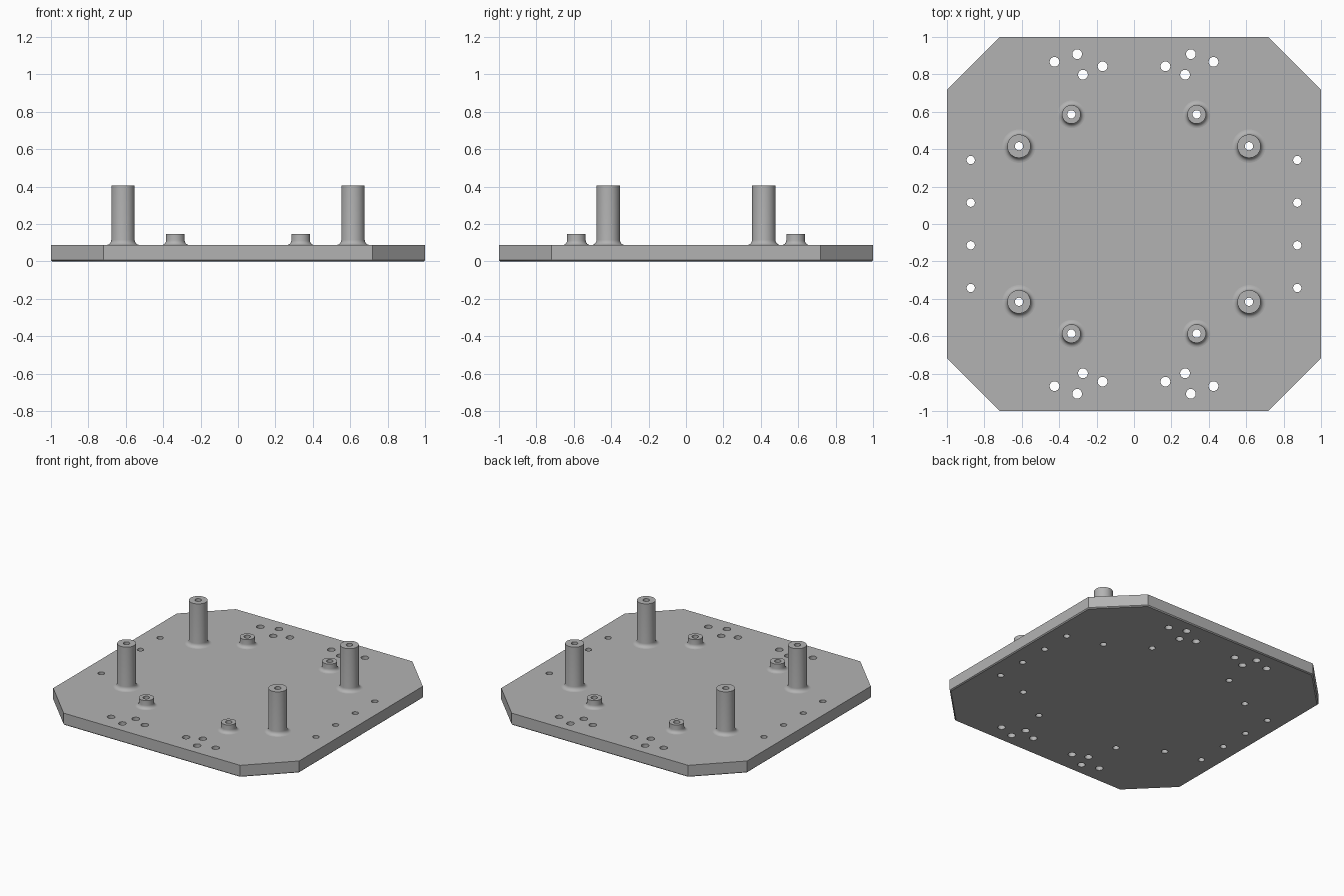
import bpy, bmesh, math

PLATE_TOP = 0.088
HOLE_R = 0.022
QUADRANTS = [(sx, sy) for sx in (1, -1) for sy in (1, -1)]

cube = bpy.data.objects.get("Cube")
if cube:
    bpy.data.objects.remove(cube, do_unlink=True)

grey = bpy.data.materials.new("plain grey")
grey.use_nodes = True
colour = (0.45, 0.45, 0.45, 1)
grey.diffuse_color = colour
grey.node_tree.nodes["Principled BSDF"].inputs["Base Color"].default_value = colour


def make_object(name, bm):
    bmesh.ops.recalc_face_normals(bm, faces=bm.faces)
    mesh = bpy.data.meshes.new(name)
    bm.to_mesh(mesh)
    bm.free()
    mesh.materials.append(grey)
    obj = bpy.data.objects.new(name, mesh)
    bpy.context.collection.objects.link(obj)
    return obj


def activate(obj):
    bpy.ops.object.select_all(action='DESELECT')
    obj.select_set(True)
    bpy.context.view_layer.objects.active = obj


def smooth(obj):
    activate(obj)
    bpy.ops.object.shade_smooth_by_angle(angle=math.radians(35))


def standoff(name, x, y, radius, top, fillet=0.027, segments=40):
    """Hollow post with a concave flare where it meets the plate."""
    profile = [(HOLE_R, PLATE_TOP), (HOLE_R, top), (radius, top)]
    for i in range(7):
        a = math.pi / 2 * i / 6
        profile.append((radius + fillet * (1 - math.cos(a)),
                        PLATE_TOP + fillet * (1 - math.sin(a))))
    bm = bmesh.new()
    verts = [bm.verts.new((r, 0, z)) for r, z in profile]
    edges = [bm.edges.new(pair) for pair in zip(verts, verts[1:])]
    bmesh.ops.spin(bm, geom=verts + edges, axis=(0, 0, 1), cent=(0, 0, 0),
                   angle=math.tau, steps=segments, use_duplicate=False)
    bmesh.ops.remove_doubles(bm, verts=bm.verts, dist=0.0001)
    obj = make_object(name, bm)
    obj.location = (x, y, 0)
    smooth(obj)


# Base plate: square with cut corners and a fine chamfer underneath
cut, chamfer = 0.718, 0.007
outline = [(1, -cut), (1, cut), (cut, 1), (-cut, 1),
           (-1, cut), (-1, -cut), (-cut, -1), (cut, -1)]
bm = bmesh.new()
rings = [[bm.verts.new((x * s, y * s, z)) for x, y in outline]
         for s, z in ((1 - chamfer, 0), (1, chamfer), (1, PLATE_TOP))]
for low, high in zip(rings, rings[1:]):
    for i in range(8):
        j = (i + 1) % 8
        bm.faces.new((low[i], low[j], high[j], high[i]))
bm.faces.new(rings[0])
bm.faces.new(rings[-1])
plate = make_object("base_plate", bm)

# Through holes: edge rows, corner clusters and the post bores
tall_at, short_at = (0.615, 0.416), (0.335, 0.586)
cluster = [(0.425, 0.867), (0.304, 0.908), (0.273, 0.798), (0.168, 0.843)]
edge_row = [(0.873, 0.114), (0.873, 0.342)]
holes = [(p, 0.026) for p in cluster]
holes += [(p, HOLE_R) for p in edge_row + [tall_at, short_at]]
bm = bmesh.new()
for (x, y), r in holes:
    for sx, sy in QUADRANTS:
        made = bmesh.ops.create_cone(bm, cap_ends=True, segments=40,
                                     radius1=r, radius2=r, depth=0.4)
        bmesh.ops.translate(bm, verts=made["verts"], vec=(sx * x, sy * y, 0))
cutter = make_object("hole_cutter", bm)
cutter.hide_render = True
drill = plate.modifiers.new("holes", 'BOOLEAN')
drill.operation = 'DIFFERENCE'
drill.solver = 'EXACT'
drill.object = cutter
activate(plate)
bpy.ops.object.modifier_apply(modifier=drill.name)
bpy.data.objects.remove(cutter, do_unlink=True)
smooth(plate)

# Tall and short standoffs, one of each per quadrant
for sx, sy in QUADRANTS:
    where = ("back" if sy > 0 else "front") + ("_left" if sx > 0 else "_right")
    standoff("tall_post_" + where, sx * tall_at[0], sy * tall_at[1], 0.0625, 0.406)
    standoff("short_post_" + where, sx * short_at[0], sy * short_at[1], 0.05, 0.147, 0.024)
